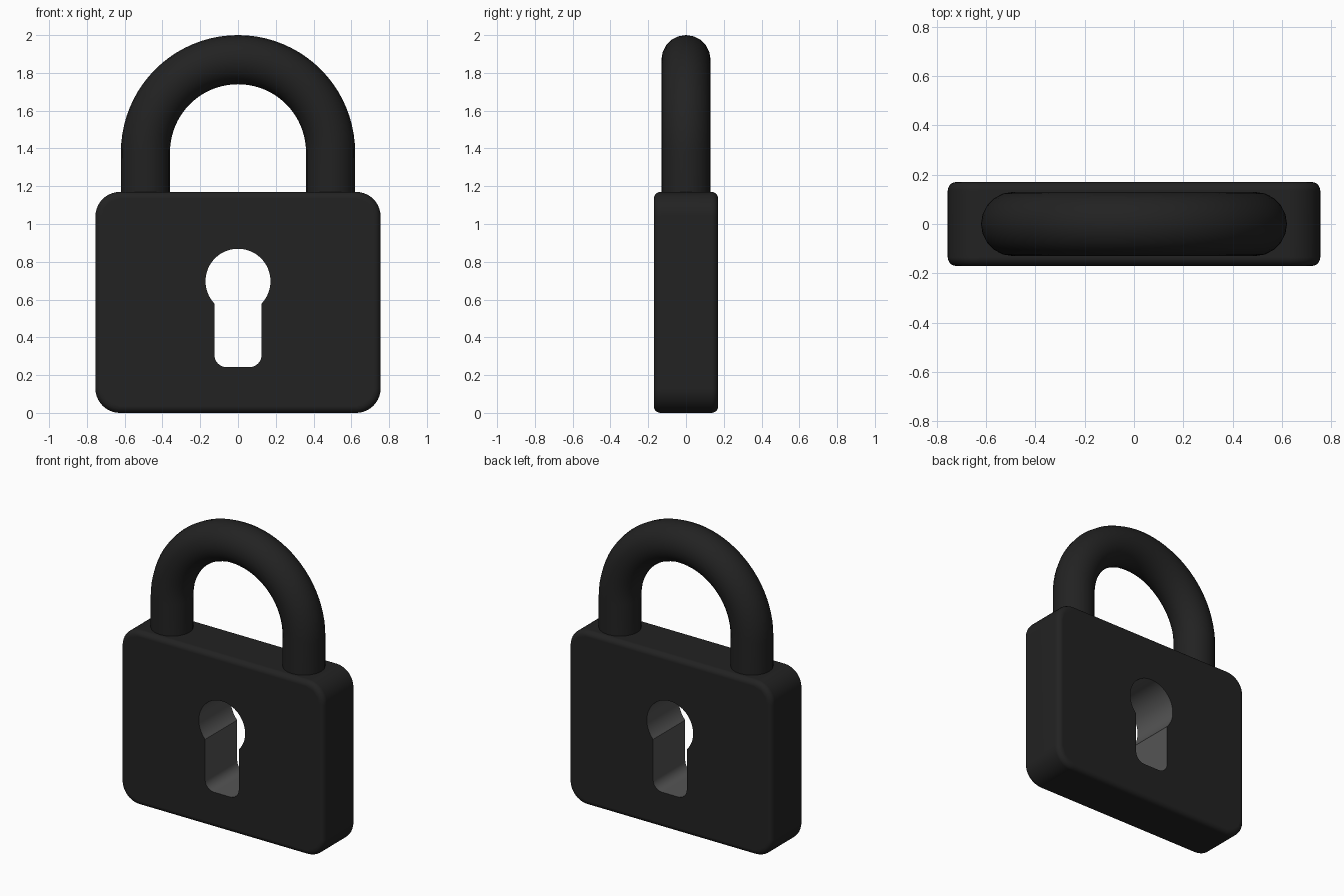
import bpy, bmesh
from math import sin, cos, pi, asin

if "Cube" in bpy.data.objects:
    bpy.data.objects.remove(bpy.data.objects["Cube"], do_unlink=True)


def material(name, value):
    m = bpy.data.materials.new(name)
    m.use_nodes = True
    m.diffuse_color = (value, value, value, 1)
    m.node_tree.nodes["Principled BSDF"].inputs["Base Color"].default_value = (value, value, value, 1)
    return m


black = material("matte black", 0.016)
grey = material("keyhole grey", 0.09)


def arc(cx, cz, r, start, end, steps):
    """Points along a circular arc in the x-z plane."""
    angles = [start + (end - start) * i / steps for i in range(steps + 1)]
    return [(cx + r * cos(a), cz + r * sin(a)) for a in angles]


def rounded_rectangle(half_w, height, radius, inset):
    points = []
    corners = [(1, height - radius), (-1, height - radius), (-1, radius), (1, radius)]
    for i, (side, z) in enumerate(corners):
        points += arc(side * (half_w - radius), z, radius - inset, i * pi / 2, (i + 1) * pi / 2, 10)
    return points


def keyhole(cz, r, half_w, bottom, corner):
    a = asin(half_w / r)
    points = arc(0, cz, r, -pi / 2 + a, 3 * pi / 2 - a, 48)
    points += arc(corner - half_w, bottom + corner, corner, pi, 3 * pi / 2, 8)
    points += arc(half_w - corner, bottom + corner, corner, 3 * pi / 2, 2 * pi, 8)
    return points


def loop(bm, points, y):
    return [bm.verts.new((x, y, z)) for x, z in points]


def skin(bm, a, b, index):
    n = len(a)
    for i in range(n):
        j = (i + 1) % n
        bm.faces.new((a[i], a[j], b[j], b[i])).material_index = index


def ring_edges(bm, ring):
    return [bm.edges.get((ring[i - 1], ring[i])) for i in range(len(ring))]


# Lock body: rounded slab with softened rims, pierced by the keyhole
DEPTH, RIM, STEPS = 0.17, 0.035, 5
bm = bmesh.new()
section = []
for i in range(STEPS + 1):
    a = pi / 2 * i / STEPS
    section.append((RIM * (1 - sin(a)), -DEPTH + RIM * (1 - cos(a))))
section += [(inset, -y) for inset, y in reversed(section)]
rings = [loop(bm, rounded_rectangle(0.755, 1.17, 0.13, inset), y) for inset, y in section]
for a, b in zip(rings, rings[1:]):
    skin(bm, a, b, 0)
hole = [loop(bm, keyhole(0.697, 0.172, 0.125, 0.242, 0.065), y) for y in (-DEPTH, DEPTH)]
skin(bm, hole[0], hole[1], 1)
for outer, inner in ((rings[0], hole[0]), (rings[-1], hole[1])):
    bmesh.ops.triangle_fill(bm, use_beauty=True, edges=ring_edges(bm, outer) + ring_edges(bm, inner))
bmesh.ops.recalc_face_normals(bm, faces=bm.faces[:])
mesh = bpy.data.meshes.new("lock_body")
bm.to_mesh(mesh)
bm.free()
mesh.materials.append(black)
mesh.materials.append(grey)
body = bpy.data.objects.new("lock_body", mesh)
bpy.context.collection.objects.link(body)

# Shackle: round bar bent into an arch
curve = bpy.data.curves.new("shackle", "CURVE")
curve.dimensions = "3D"
curve.bevel_depth = 0.13
curve.bevel_resolution = 8
curve.use_fill_caps = True
path = [(0.49, 1.1)] + arc(0, 1.38, 0.49, 0, pi, 40) + [(-0.49, 1.1)]
spline = curve.splines.new("POLY")
spline.points.add(len(path) - 1)
for p, (x, z) in zip(spline.points, path):
    p.co = (x, 0, z, 1)
curve.materials.append(black)
shackle = bpy.data.objects.new("shackle", curve)
bpy.context.collection.objects.link(shackle)

bpy.ops.object.select_all(action="DESELECT")
shackle.select_set(True)
bpy.context.view_layer.objects.active = shackle
bpy.ops.object.convert(target="MESH")

# Smooth shading with crisp keyhole edges
for obj in (body, bpy.context.view_layer.objects.active):
    bpy.ops.object.select_all(action="DESELECT")
    obj.select_set(True)
    bpy.context.view_layer.objects.active = obj
    bpy.ops.object.shade_smooth_by_angle(angle=pi / 6)
weighted = body.modifiers.new("even_shading", "WEIGHTED_NORMAL")
weighted.keep_sharp = True
